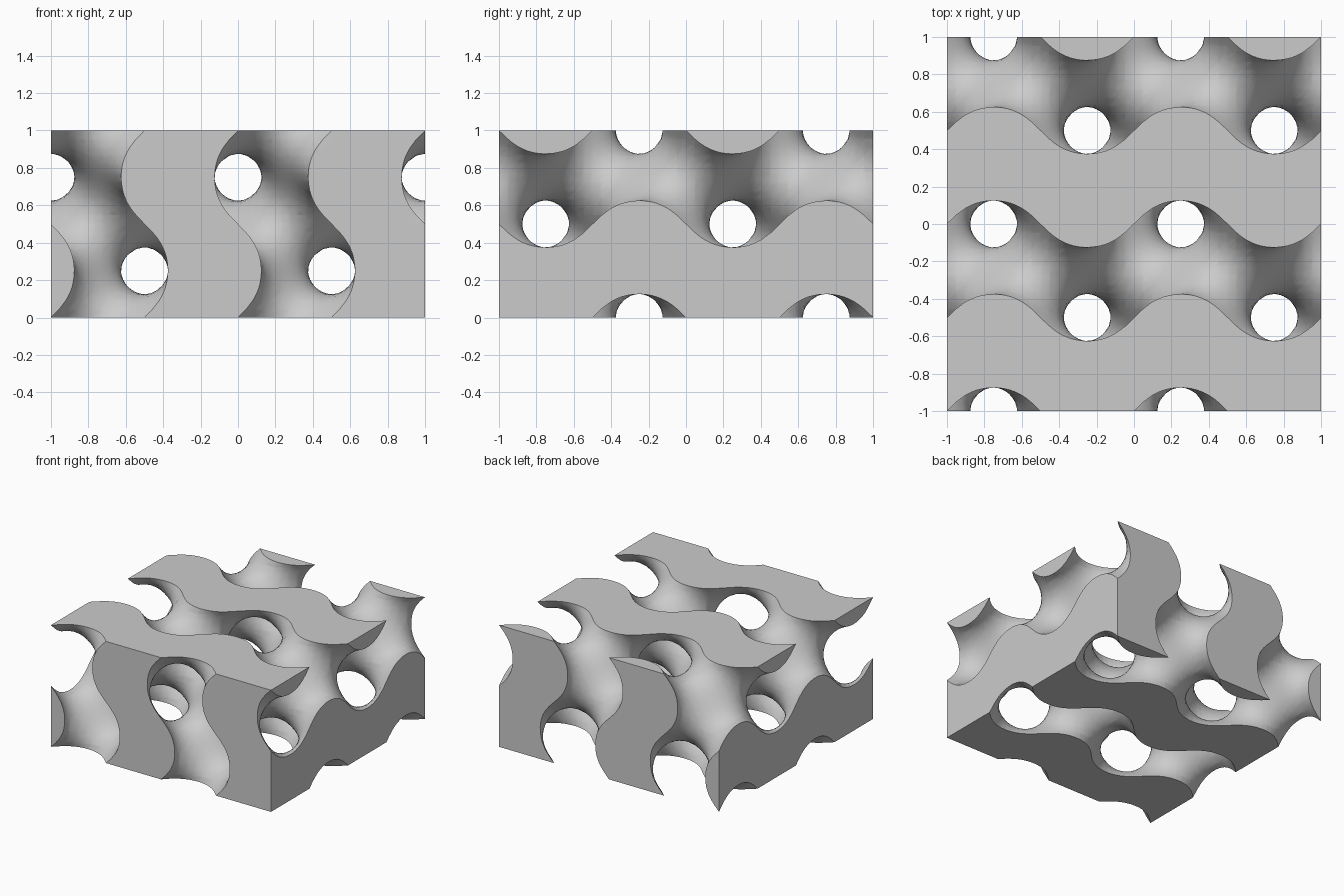
import bpy, bmesh
from math import sin, cos, pi
from itertools import permutations, product
from mathutils import Vector

if "Cube" in bpy.data.objects:
    bpy.data.objects.remove(bpy.data.objects["Cube"])

N = 22                          # grid cells per unit length
SIZE = (2 * N, 2 * N, N)        # the block is 2 x 2 x 1


def pos(g):
    return Vector((g[0] / N - 1, g[1] / N - 1, g[2] / N))


def field(p):
    # gyroid of period 1; negative values are solid
    x, y, z = (2 * pi * c for c in p)
    return sin(x) * cos(y) - sin(y) * cos(z) - sin(z) * cos(x)


value = {g: field(pos(g)) for g in product(*(range(s + 1) for s in SIZE))}
value = {g: (1e-9 if abs(v) < 1e-9 else v) for g, v in value.items()}
bm = bmesh.new()
verts = {}


def corner(g):
    if g not in verts:
        verts[g] = bm.verts.new(pos(g))
    return verts[g]


def crossing(a, b):
    # shared vertex where a grid edge meets the gyroid
    key = (a, b) if a < b else (b, a)
    if key not in verts:
        pa, pb, fa, fb = pos(a), pos(b), value[a], value[b]
        for _ in range(3):
            p = pa.lerp(pb, fa / (fa - fb))
            f = field(p)
            if (f < 0) == (fa < 0):
                pa, fa = p, f
            else:
                pb, fb = p, f
        verts[key] = bm.verts.new(p)
    return verts[key]


def add_face(vs, smooth):
    face = bm.faces.new(vs)
    face.smooth = smooth


def step(g, axis):
    return tuple(c + (i == axis) for i, c in enumerate(g))


# Curved gyroid skin: slice every tetrahedron of the grid
for g in product(*(range(s) for s in SIZE)):
    cube = [value[(g[0] + i, g[1] + j, g[2] + k)] < 0
            for i, j, k in product((0, 1), repeat=3)]
    if all(cube) or not any(cube):
        continue
    for order in permutations(range(3)):
        tet = [g]
        for axis in order:
            tet.append(step(tet[-1], axis))
        ins = [t for t in tet if value[t] < 0]
        out = [t for t in tet if value[t] >= 0]
        if len(ins) == 2:
            pairs = [(0, 0), (0, 1), (1, 1), (1, 0)]
        else:
            pairs = list(product(range(len(ins)), range(len(out))))
        if pairs:
            add_face([crossing(ins[i], out[j]) for i, j in pairs], True)

# Flat cut faces: keep the solid part of each triangle on the box sides
for axis in range(3):
    u, v = [a for a in range(3) if a != axis]
    for side in (0, SIZE[axis]):
        for i, j in product(range(SIZE[u]), range(SIZE[v])):
            g = [0, 0, 0]
            g[axis], g[u], g[v] = side, i, j
            g = tuple(g)
            for first, second in ((u, v), (v, u)):
                tri = [g, step(g, first), step(step(g, first), second)]
                poly = []
                for a, b in zip(tri, tri[1:] + tri[:1]):
                    if value[a] < 0:
                        poly.append(corner(a))
                    if (value[a] < 0) != (value[b] < 0):
                        poly.append(crossing(a, b))
                if poly:
                    add_face(poly, False)

# Clean up slivers and keep the rims crisp
bmesh.ops.remove_doubles(bm, verts=bm.verts, dist=0.003)
bmesh.ops.dissolve_degenerate(bm, edges=bm.edges, dist=1e-4)
bmesh.ops.recalc_face_normals(bm, faces=bm.faces)
for e in bm.edges:
    if len({f.smooth for f in e.link_faces}) > 1:
        e.smooth = False

mesh = bpy.data.meshes.new("gyroid_block")
bm.to_mesh(mesh)
bm.free()
block = bpy.data.objects.new("gyroid_block", mesh)
bpy.context.collection.objects.link(block)
